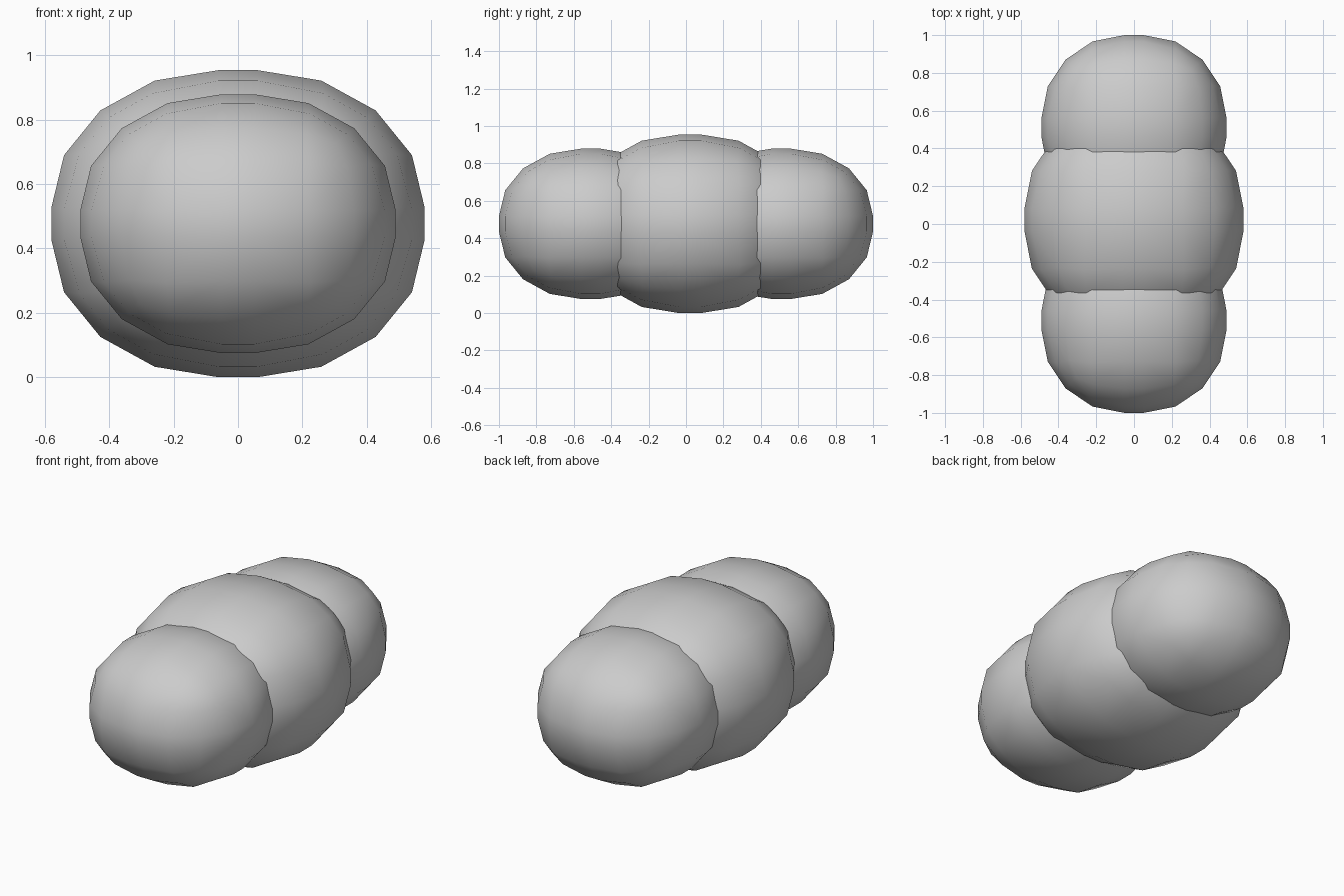
import bpy

if "Cube" in bpy.data.objects:
    bpy.data.objects.remove(bpy.data.objects["Cube"])


def lobe(name, centre, half):
    """Heavily rounded box: a cube bevelled almost into a ball, then stretched."""
    bpy.ops.mesh.primitive_cube_add(size=2)
    ob = bpy.context.object
    ob.name = name
    bev = ob.modifiers.new("rounding", 'BEVEL')
    bev.width = 0.897
    bev.segments = 4
    bev.limit_method = 'NONE'
    bpy.ops.object.modifier_apply(modifier=bev.name)
    ob.scale = half
    ob.location = centre
    bpy.ops.object.transform_apply(location=True, rotation=False, scale=True)
    bpy.ops.object.shade_smooth()
    return ob


# large middle lobe, sitting slightly towards the back
lobe("middle_lobe", (0, 0.022, 0.477), (0.58, 0.58, 0.477))

# matching end lobes, front and back
for name, side in (("front_lobe", -1), ("back_lobe", 1)):
    lobe(name, (0, side * 0.51, 0.477), (0.49, 0.49, 0.402))
